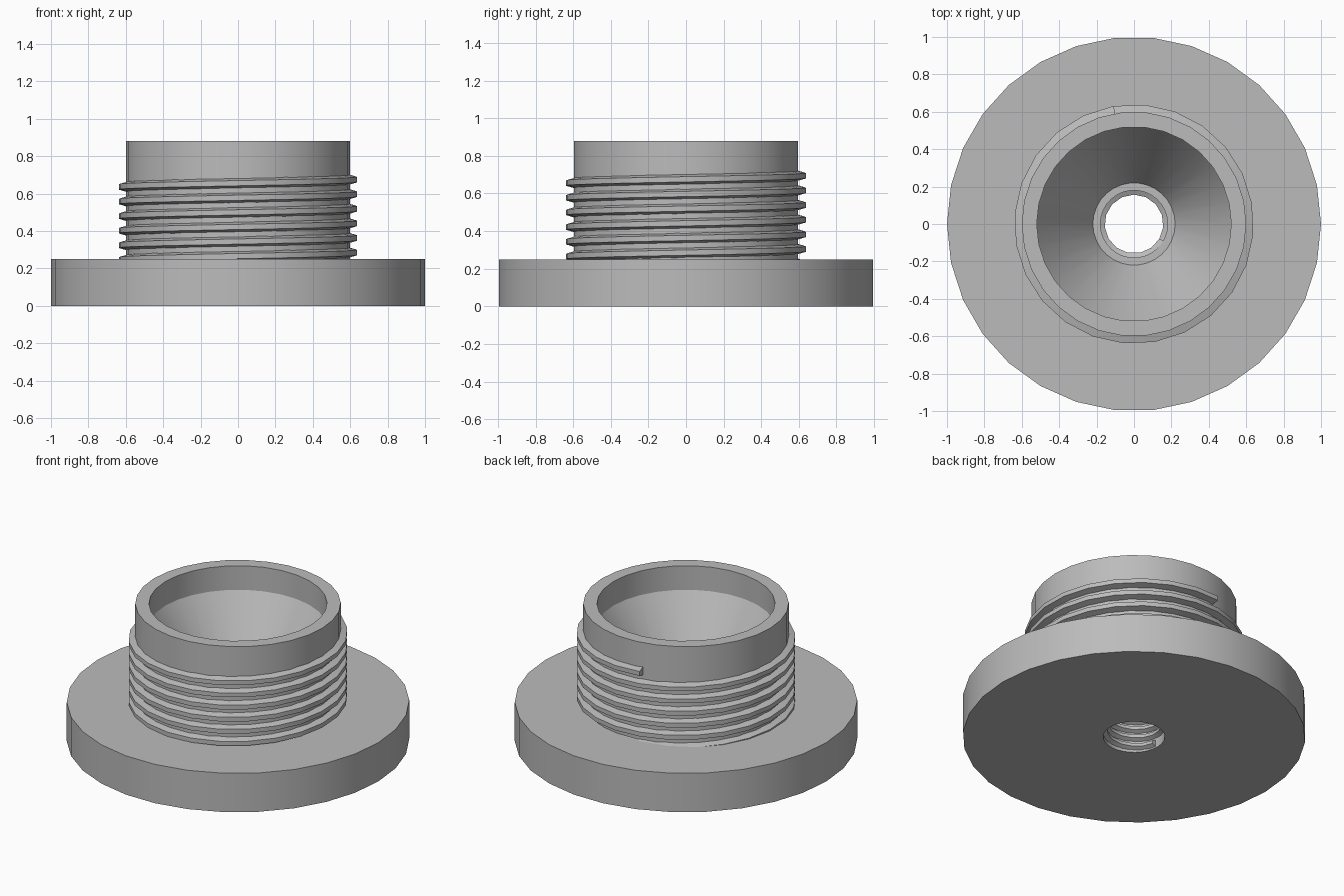
import bpy
import bmesh
from math import radians, cos, sin, pi

cube = bpy.data.objects.get("Cube")
if cube:
    bpy.data.objects.remove(cube, do_unlink=True)

GREY = (0.5, 0.5, 0.5, 1.0)
grey = bpy.data.materials.new("plain_grey")
grey.use_nodes = True
grey.diffuse_color = GREY
grey.node_tree.nodes["Principled BSDF"].inputs["Base Color"].default_value = GREY


def polar(r, angle, z):
    return (r * cos(angle), r * sin(angle), z)


def finish(name, bm):
    bmesh.ops.recalc_face_normals(bm, faces=bm.faces[:])
    mesh = bpy.data.meshes.new(name)
    bm.to_mesh(mesh)
    bm.free()
    mesh.materials.append(grey)
    obj = bpy.data.objects.new(name, mesh)
    bpy.context.collection.objects.link(obj)
    bpy.ops.object.select_all(action="DESELECT")
    obj.select_set(True)
    bpy.context.view_layer.objects.active = obj
    bpy.ops.object.shade_smooth_by_angle(angle=radians(30))
    return obj


def bridge(bm, ring_a, ring_b):
    n = len(ring_a)
    for i in range(n):
        j = (i + 1) % n
        bm.faces.new((ring_a[i], ring_a[j], ring_b[j], ring_b[i]))


def lathe(name, profile, sides=30):
    """Revolve a closed (radius, height) outline about z."""
    bm = bmesh.new()
    rings = [[bm.verts.new(polar(r, 2 * pi * s / sides, z)) for r, z in profile]
             for s in range(sides)]
    for s in range(sides):
        bridge(bm, rings[s], rings[(s + 1) % sides])
    return finish(name, bm)


def thread(name, section, pitch, z_end, turns, end_angle, sides):
    """Sweep a (radius, height offset) section along a right-handed helix."""
    bm = bmesh.new()
    rings = []
    for s in range(round(turns * sides) + 1):
        back = s / sides
        angle = end_angle - 2 * pi * back
        z = z_end - pitch * back
        rings.append([bm.verts.new(polar(r, angle, z + dz)) for r, dz in section])
    for a, b in zip(rings, rings[1:]):
        bridge(bm, a, b)
    bm.faces.new(rings[0])
    bm.faces.new(rings[-1])
    return finish(name, bm)


# Flange, neck, funnel-shaped cavity and through hole in one turned outline
lathe("flanged_body", [
    (0.18, 0), (1.0, 0), (1.0, 0.25), (0.6, 0.25), (0.6, 0.88),
    (0.52, 0.88), (0.52, 0.725), (0.22, 0.25), (0.18, 0.25),
])

# Outer screw thread on the neck, running down into the flange
thread("outer_thread",
       [(0.585, -0.03), (0.64, -0.014), (0.64, 0.014), (0.585, 0.03)],
       pitch=0.078, z_end=0.697, turns=6.25, end_angle=radians(100), sides=24)

# Inner screw thread in the hole
thread("inner_thread",
       [(0.185, -0.024), (0.157, -0.01), (0.157, 0.01), (0.185, 0.024)],
       pitch=0.056, z_end=0.222, turns=3.4, end_angle=radians(-30), sides=15)
